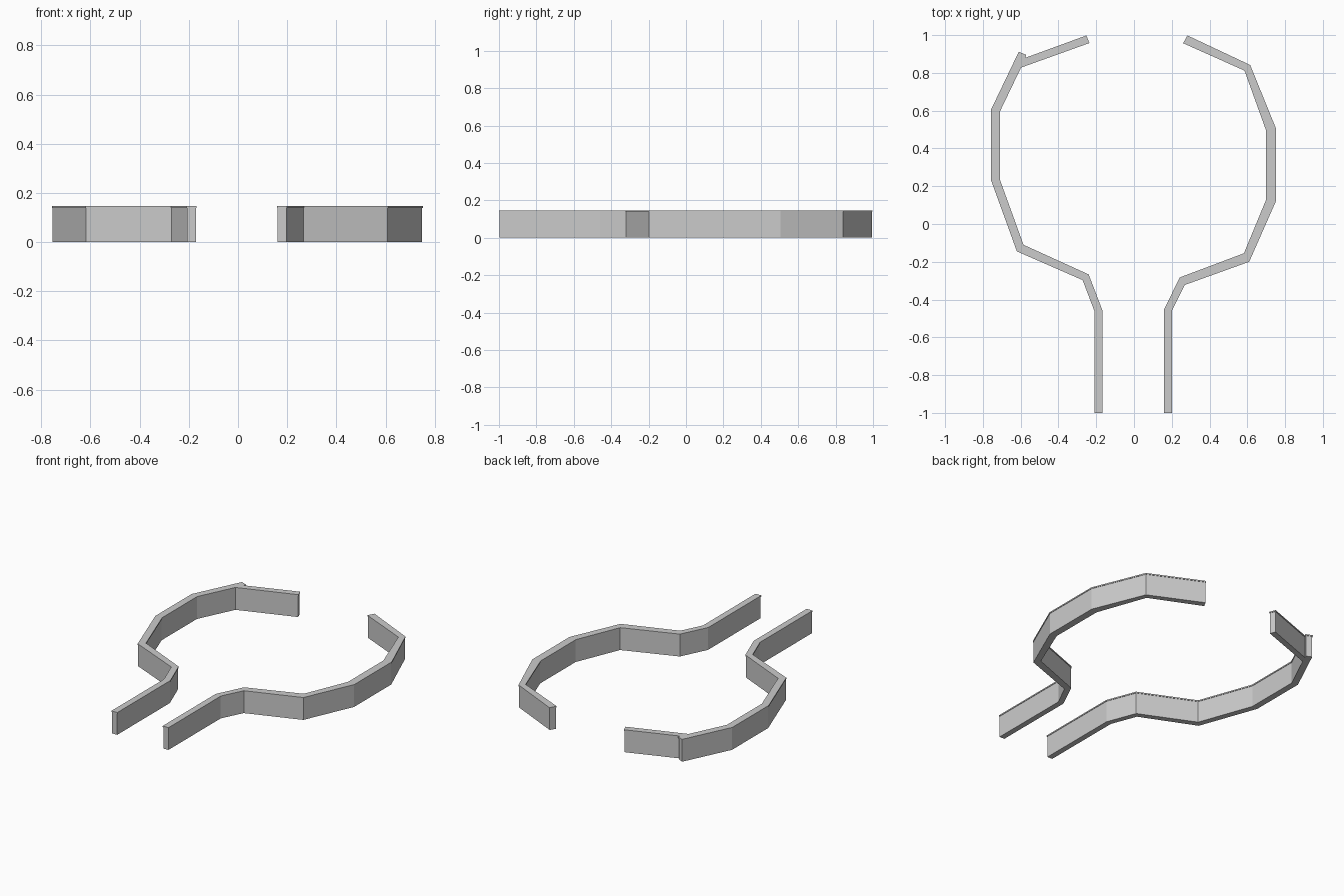
import bpy, bmesh

if "Cube" in bpy.data.objects:
    bpy.data.objects.remove(bpy.data.objects["Cube"])

HEIGHT, CAP, LIP = 0.147, 0.008, 0.003

# Plan of each wall: outer edge front to back, then inner edge front to back
LEFT_OUTER = [(-.21, -1), (-.21, -.46), (-.272, -.297), (-.62, -.145), (-.757, .232),
              (-.757, .605), (-.61, .912), (-.57, .895), (-.575, .88), (-.252, .998)]
LEFT_INNER = [(-.168, -1), (-.168, -.455), (-.24, -.267), (-.585, -.11), (-.71, .235),
              (-.71, .595), (-.598, .828), (-.236, .958)]
RIGHT_OUTER = [(.2, -1), (.2, -.46), (.268, -.323), (.61, -.2), (.752, .122),
               (.752, .505), (.615, .842), (.283, .998)]
RIGHT_INNER = [(.158, -1), (.158, -.455), (.242, -.283), (.582, -.155), (.7, .13),
               (.7, .493), (.585, .812), (.26, .957)]


def push_down(bm, face, depth):
    """Extrude a face straight down and return its new end face."""
    new = bmesh.ops.extrude_discrete_faces(bm, faces=[face])["faces"][0]
    bmesh.ops.translate(bm, verts=new.verts, vec=(0, 0, -depth))
    return new


def wall(name, outer, inner):
    bm = bmesh.new()
    verts = [bm.verts.new((x, y, HEIGHT)) for x, y in outer + inner[::-1]]
    top = bm.faces.new(verts)
    top.normal_update()
    if top.normal.z > 0:
        top.normal_flip()
    # Thin overhanging cap, then the slightly narrower wall body below it
    under = push_down(bm, top, CAP)
    bm.normal_update()
    bmesh.ops.inset_region(bm, faces=[under], thickness=LIP, use_even_offset=True)
    push_down(bm, under, HEIGHT - CAP)
    # Close the top
    bmesh.ops.contextual_create(bm, geom=[e for e in bm.edges if e.is_boundary])
    bmesh.ops.recalc_face_normals(bm, faces=bm.faces)
    mesh = bpy.data.meshes.new(name)
    bm.to_mesh(mesh)
    bm.free()
    bpy.context.collection.objects.link(bpy.data.objects.new(name, mesh))


wall("left_wall", LEFT_OUTER, LEFT_INNER)
wall("right_wall", RIGHT_OUTER, RIGHT_INNER)
